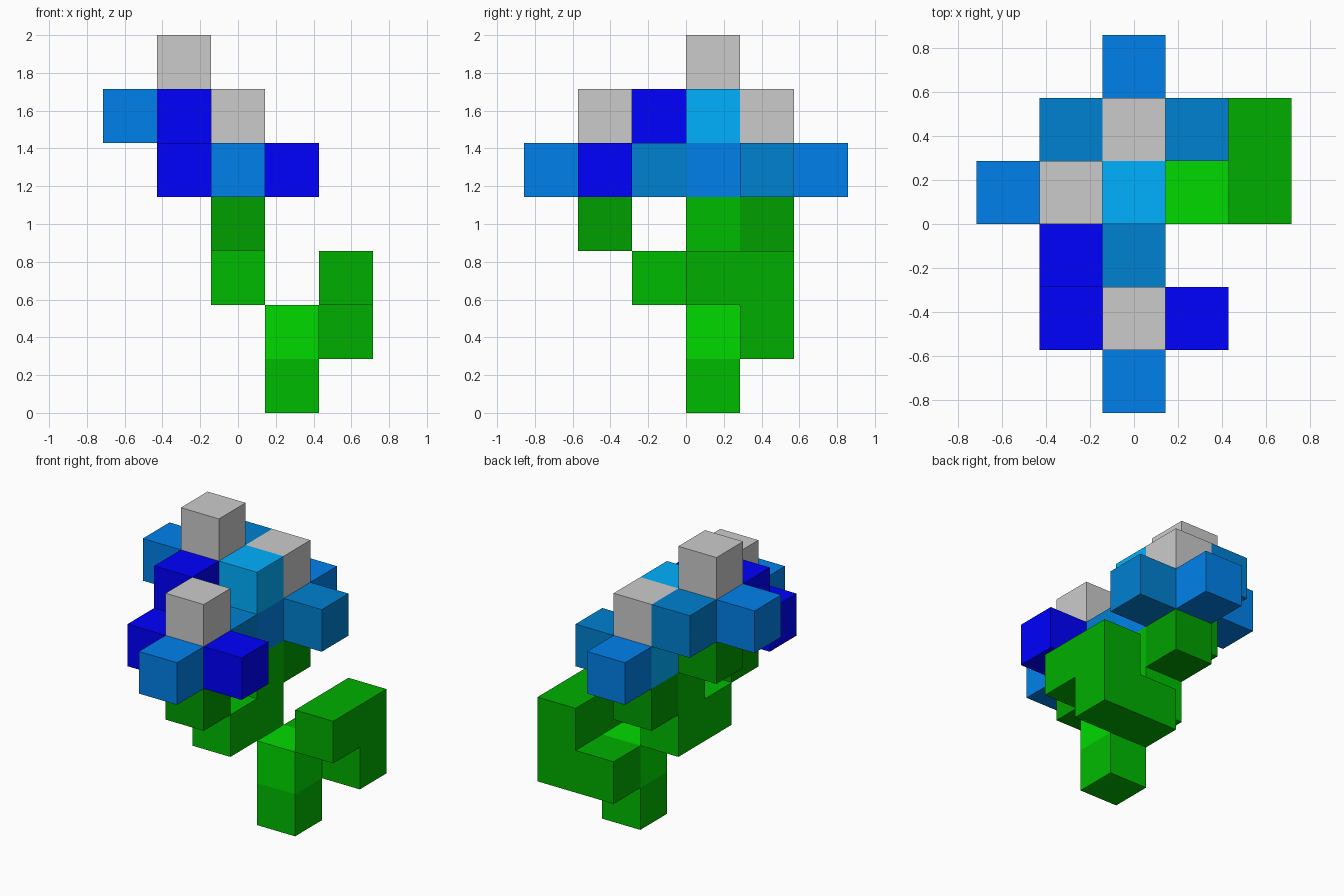
import bpy, bmesh
from mathutils import Vector

if "Cube" in bpy.data.objects:
    bpy.data.objects.remove(bpy.data.objects["Cube"])

S = 2 / 7  # edge length of one block


def material(name, rgb):
    m = bpy.data.materials.new(name)
    m.diffuse_color = (*rgb, 1)
    m.use_nodes = True
    m.node_tree.nodes["Principled BSDF"].inputs["Base Color"].default_value = m.diffuse_color
    return m


STEM = material("stem_green", (0, 0.5, 0))
BRIGHT = material("bright_green", (0, 0.7, 0))
LEAF = material("leaf_green", (0, 0.43, 0))
SEPAL = material("dark_green", (0, 0.35, 0))
PURE = material("pure_blue", (0, 0, 1))
MID = material("mid_blue", (0, 0.22, 0.83))
DEEP = material("deep_blue", (0, 0.22, 0.64))
LIGHT = material("light_blue", (0, 0.44, 1))


def blocks(name, cells, mat=None):
    """Cubes on the block grid, joined without the walls they share."""
    bm = bmesh.new()
    for x, y, z in cells:
        centre = Vector((x, y + 0.5, z + 0.5)) * S
        made = bmesh.ops.create_cube(bm, size=S)
        bmesh.ops.translate(bm, verts=made["verts"], vec=centre)
        faces = {f for v in made["verts"] for f in v.link_faces}
        shared = []
        for f in faces:
            f.normal_update()
            n = f.normal
            if (x + round(n.x), y + round(n.y), z + round(n.z)) in cells:
                shared.append(f)
        bmesh.ops.delete(bm, geom=shared, context="FACES")
    bmesh.ops.remove_doubles(bm, verts=bm.verts, dist=0.001)
    me = bpy.data.meshes.new(name)
    bm.to_mesh(me)
    bm.free()
    ob = bpy.data.objects.new(name, me)
    bpy.context.collection.objects.link(ob)
    if mat:
        me.materials.append(mat)


def flower(name, x, y, z, petals):
    """Sepal below, centre, grey tip above and petals on the given sides."""
    blocks(name + "_sepal", [(x, y, z - 1)], SEPAL)
    blocks(name + "_centre", [(x, y, z)], LIGHT)
    blocks(name + "_tip", [(x, y, z + 1)])
    for side, (dx, dy, mat) in petals.items():
        blocks(f"{name}_petal_{side}", [(x + dx, y + dy, z)], mat)


# Stem and its branch
blocks("stem_base", [(1, 0, 0)], STEM)
blocks("stem_joint", [(1, 0, 1)], BRIGHT)
blocks("stem_branch", [(0, 0, 2), (0, -1, 2), (0, 0, 3)], STEM)

# Curled leaf
blocks("leaf", [(1, 1, 1), (2, 1, 1), (2, 1, 2), (2, 0, 2)], LEAF)

# Three flowers
flower("front_flower", 0, -2, 4, {
    "left": (-1, 0, PURE), "right": (1, 0, PURE),
    "front": (0, -1, MID), "back": (0, 1, DEEP)})
flower("back_flower", 0, 1, 4, {
    "right": (1, 0, DEEP), "front": (0, -1, MID), "back": (0, 1, MID)})
flower("top_flower", -1, 0, 5, {
    "left": (-1, 0, MID), "right": (1, 0, LIGHT),
    "front": (0, -1, PURE), "back": (0, 1, DEEP)})
